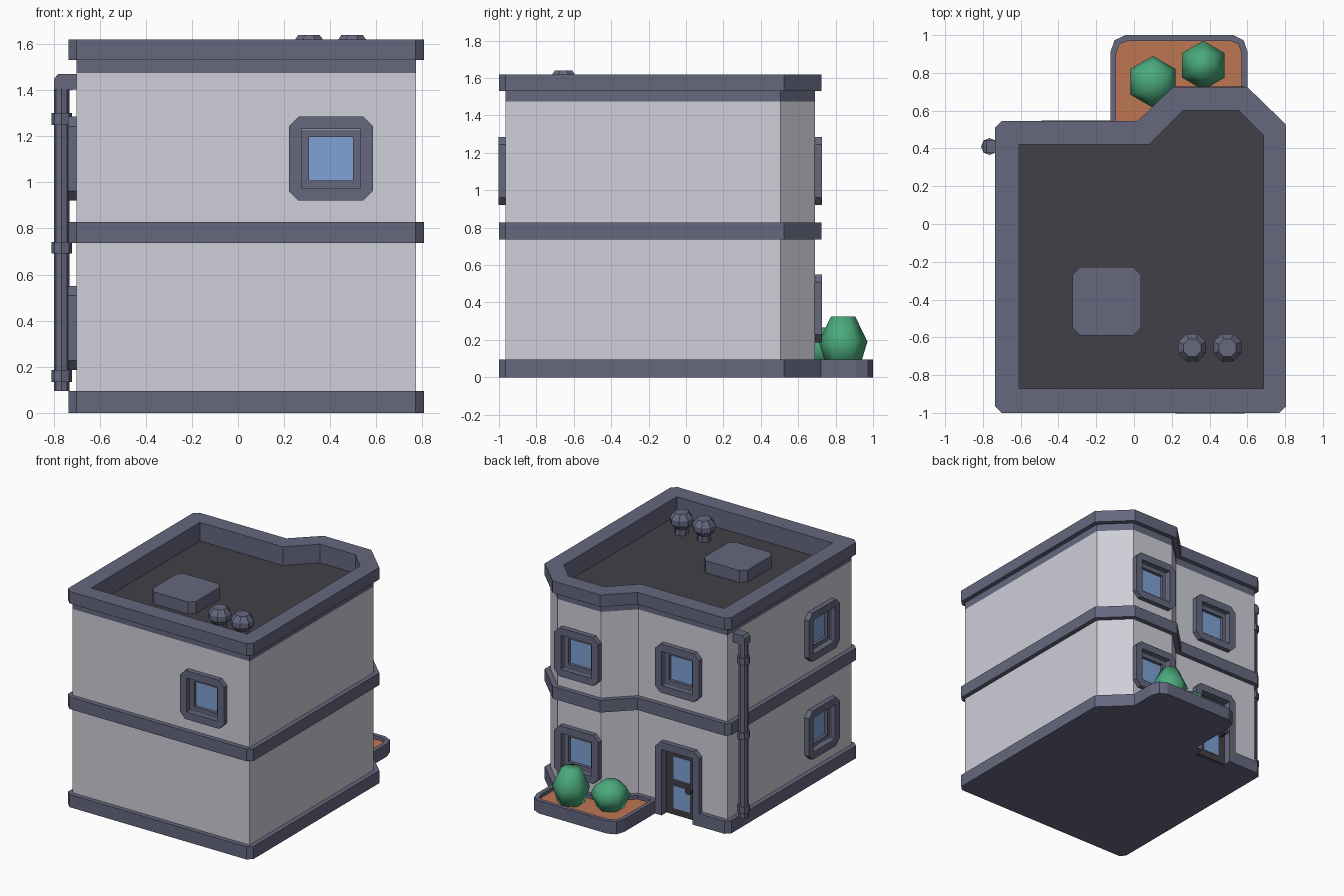
import bpy, bmesh, math
from mathutils import Matrix, Vector

if "Cube" in bpy.data.objects:
    bpy.data.objects.remove(bpy.data.objects["Cube"])


def material(name, rgb):
    m = bpy.data.materials.new(name)
    m.diffuse_color = (*rgb, 1)
    m.use_nodes = True
    m.node_tree.nodes["Principled BSDF"].inputs["Base Color"].default_value = m.diffuse_color
    return m


WALL = material("pale grey wall", (0.62, 0.62, 0.69))
TRIM = material("slate trim", (0.133, 0.138, 0.212))
DARK = material("dark roof", (0.051, 0.051, 0.063))
GLASS = material("blue glass", (0.21, 0.36, 0.67))
SOIL = material("orange soil", (0.51, 0.18, 0.087))
LEAF = material("green leaf", (0.069, 0.40, 0.20))


def finish(name, bm, mat):
    bmesh.ops.recalc_face_normals(bm, faces=bm.faces)
    me = bpy.data.meshes.new(name)
    bm.to_mesh(me)
    bm.free()
    me.materials.append(mat)
    ob = bpy.data.objects.new(name, me)
    bpy.context.collection.objects.link(ob)
    return ob


def prism(name, loops, z0, z1, mat, M=Matrix()):
    """Extrude an outline (optionally with a hole loop) from z0 to z1."""
    bm = bmesh.new()
    rings = [[bm.verts.new((x, y, z0)) for x, y in lp] for lp in loops]
    if len(rings) == 1:
        faces = [bm.faces.new(rings[0])]
    else:
        edges = [bm.edges.new((r[i - 1], r[i])) for r in rings for i in range(len(r))]
        bmesh.ops.triangle_fill(bm, edges=edges, use_beauty=True, normal=(0, 0, 1))
        faces = bm.faces[:]
    ext = bmesh.ops.extrude_face_region(bm, geom=faces, use_keep_orig=True)
    for v in ext["geom"]:
        if isinstance(v, bmesh.types.BMVert):
            v.co.z = z1
    bm.transform(M)
    return finish(name, bm, mat)


def lathe(name, at, profile, sides, mat, phase=0.0):
    """Stack of regular polygons (radius, z), capped at both ends."""
    bm = bmesh.new()
    rings = [[bm.verts.new((at[0] + r * math.cos(phase + 2 * math.pi * i / sides),
                            at[1] + r * math.sin(phase + 2 * math.pi * i / sides), z))
              for i in range(sides)] for r, z in profile]
    for a, b in zip(rings, rings[1:]):
        for i in range(sides):
            bm.faces.new((a[i - 1], a[i], b[i], b[i - 1]))
    bm.faces.new(rings[0])
    bm.faces.new(rings[-1])
    return finish(name, bm, mat)


def rect(x0, x1, y0, y1, c=0.0):
    if c == 0:
        return [(x0, y0), (x1, y0), (x1, y1), (x0, y1)]
    return [(x0 + c, y0), (x1 - c, y0), (x1, y0 + c), (x1, y1 - c),
            (x1 - c, y1), (x0 + c, y1), (x0, y1 - c), (x0, y0 + c)]


def facing(origin, normal):
    """Frame with local x across, y up, z out of the wall."""
    n, up = Vector(normal), Vector((0, 0, 1))
    M = Matrix((up.cross(n), up, n)).transposed().to_4x4()
    M.translation = origin
    return M


# outlines of wall, trim bands and inner roof
wall_line = [(-0.7, -0.965), (0.772, -0.965), (0.772, 0.505), (0.583, 0.69),
             (0.222, 0.69), (0.037, 0.51), (-0.7, 0.51)]
band_a = [(-0.7, -1), (0.77, -1), (0.806, -0.965), (0.806, 0.525),
          (0.6, 0.725), (0.205, 0.725), (0.02, 0.545)]
band_b = [(-0.7, 0.545), (-0.735, 0.51), (-0.735, -0.965)]
band_line = band_a + band_b
roof_line = [(-0.61, -0.87), (0.685, -0.87), (0.685, 0.47), (0.555, 0.6),
             (0.26, 0.6), (0.08, 0.42), (-0.61, 0.42)]
door_notch = [(-0.125, 0.545), (-0.125, 0.48), (-0.49, 0.48), (-0.49, 0.545)]

# main body and horizontal trim
walls = prism("walls", [wall_line], 0.01, 1.475, WALL)
prism("base", [band_a + door_notch + band_b], 0, 0.095, TRIM)
prism("floor_band", [band_line], 0.737, 0.828, TRIM)
prism("cornice", [wall_line, roof_line], 1.475, 1.53, TRIM)
prism("parapet", [band_line, roof_line], 1.53, 1.62, TRIM)
prism("roof", [roof_line], 1.47, 1.48, DARK)

# windows: chamfered frame, recessed inner frame, glass
cutters = []
HI, LO = 1.103, 0.368
spots = [((0.403, -0.965, HI), (0, -1, 0)),
         ((0.403, 0.69, HI), (0, 1, 0)), ((0.403, 0.69, LO), (0, 1, 0)),
         ((-0.308, 0.51, HI), (0, 1, 0)),
         ((-0.7, -0.59, HI), (-1, 0, 0)), ((-0.7, -0.59, LO), (-1, 0, 0))]


def square(h, c=0.0):
    return rect(-h, h, -h, h, c)


for pos, n in spots:
    M = facing(pos, n)
    prism("window_frame", [square(0.1825, 0.042), square(0.128)], -0.005, 0.037, TRIM, M)
    prism("window_inner_frame", [square(0.128), square(0.095)], -0.035, -0.005, TRIM, M)
    prism("window_glass", [square(0.1)], -0.036, -0.028, GLASS, M)
    cutters.append(prism("cutter", [square(0.1275)], -0.08, 0.1, TRIM, M))

# door: frame, dark leaf, two panes and a handle
M = facing((-0.308, 0.51, 0), (0, 1, 0))
prism("door_frame", [[(-0.183, 0), (-0.128, 0), (-0.128, 0.495), (0.128, 0.495), (0.128, 0),
                      (0.183, 0), (0.183, 0.508), (0.141, 0.55), (-0.141, 0.55),
                      (-0.183, 0.508)]], -0.03, 0.037, TRIM, M)
prism("door_leaf", [rect(-0.13, 0.13, 0, 0.5)], -0.05, -0.022, DARK, M)
for z in (0.05, 0.27):
    prism("door_pane", [rect(-0.068, 0.068, z, z + 0.17)], -0.025, -0.018, GLASS, M)
prism("door_handle", [rect(0.067, 0.113, 0.215, 0.258, 0.012)], -0.025, 0.039, DARK, M)
cutters.append(prism("cutter", [rect(-0.129, 0.129, -0.1, 0.497)], -0.08, 0.1, TRIM, M))

# cut the openings out of the walls
for c in cutters:
    c.hide_render = True
    mod = walls.modifiers.new("opening", "BOOLEAN")
    mod.operation, mod.solver, mod.object = "DIFFERENCE", "EXACT", c
bpy.context.view_layer.objects.active = walls
for name in [m.name for m in walls.modifiers]:
    bpy.ops.object.modifier_apply(modifier=name)
for c in cutters:
    bpy.data.objects.remove(c)

# roof hatch and vents
prism("roof_hatch", [rect(-0.325, 0.037, -0.59, -0.228, 0.04)], 1.475, 1.57, TRIM)
for x in (0.308, 0.495):
    lathe("roof_vent", (x, -0.655), [(0.048, 1.475), (0.048, 1.525), (0.08, 1.56),
                                     (0.08, 1.6), (0.05, 1.64)], 8, TRIM, math.pi / 8)

# drain pipe with clamps and an elbow into the wall
PIPE = (-0.765, 0.41)
lathe("drain_pipe", PIPE, [(0.034, 0.095), (0.034, 1.41)], 8, TRIM)
for z in (0.16, 0.717, 1.275):
    lathe("pipe_clamp", PIPE, [(0.045, z - 0.025), (0.045, z + 0.025)], 8, TRIM)
prism("pipe_elbow", [[(-0.798, 1.4), (-0.798, 1.45), (-0.78, 1.47), (-0.69, 1.47),
                      (-0.69, 1.405), (-0.732, 1.4)]], -0.443, -0.377, TRIM,
      facing((0, 0, 0), (0, -1, 0)))

# planter with soil and two bushes
rim = [(-0.125, 0.5), (-0.125, 0.91), (-0.103, 0.973), (-0.045, 1), (0.525, 1),
       (0.58, 0.973), (0.602, 0.91), (0.602, 0.6)]
bed = [(-0.095, 0.52), (-0.095, 0.9), (-0.077, 0.952), (-0.03, 0.97), (0.51, 0.97),
       (0.553, 0.952), (0.57, 0.9), (0.57, 0.62)]
prism("planter_floor", [rim], 0, 0.03, TRIM)
prism("planter_rim", [rim, bed], 0.03, 0.095, TRIM)
prism("planter_soil", [bed], 0.02, 0.068, SOIL)
bushes = [((0.1, 0.753), [(0.09, 0.06), (0.137, 0.165), (0.107, 0.225), (0.05, 0.265)]),
          ((0.367, 0.84), [(0.09, 0.06), (0.13, 0.19), (0.065, 0.325)])]
for at, prof in bushes:
    bush = lathe("bush", at, prof, 6, LEAF, math.pi / 2)
    for p in bush.data.polygons:
        p.use_smooth = True
